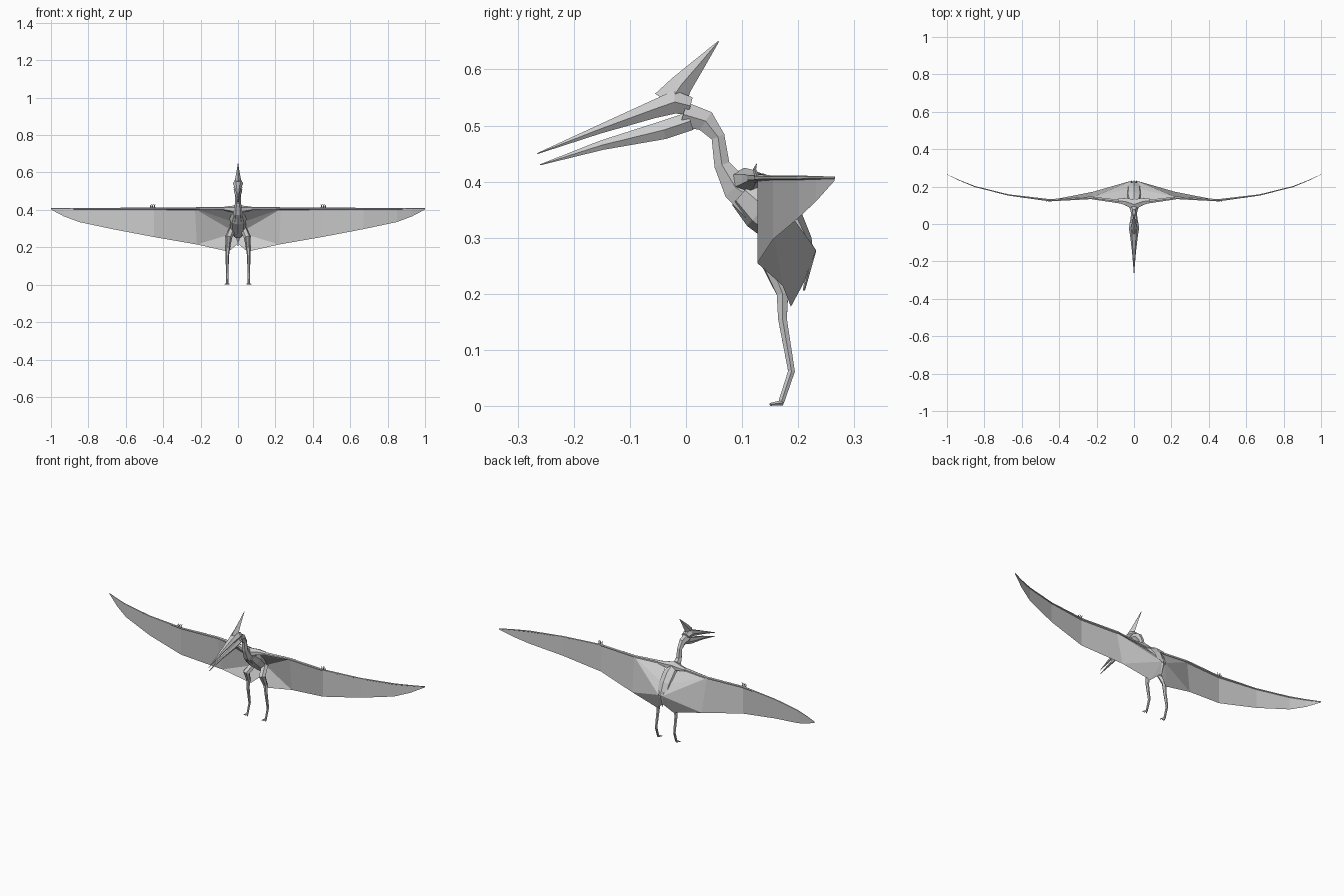
import bpy
from mathutils import Vector
from math import cos, sin, pi

cube = bpy.data.objects.get("Cube")
if cube:
    bpy.data.objects.remove(cube, do_unlink=True)

grey = bpy.data.materials.new("stone_grey")
grey.use_nodes = True
grey.diffuse_color = (0.6, 0.6, 0.6, 1)
grey.node_tree.nodes["Principled BSDF"].inputs["Base Color"].default_value = (0.6, 0.6, 0.6, 1)


def add_mesh(name, verts, faces, mirror=False):
    mesh = bpy.data.meshes.new(name)
    mesh.from_pydata(verts, [], faces)
    mesh.materials.append(grey)
    obj = bpy.data.objects.new(name, mesh)
    bpy.context.collection.objects.link(obj)
    if mirror:
        obj.modifiers.new("Mirror", 'MIRROR').use_clip = False
    return obj


def limb(name, path, radii, sides=6, ref=(1, 0, 0), mirror=False):
    """Faceted tube; each radius pair is (along ref, across ref)."""
    pts = [Vector(p) for p in path]
    verts, faces = [], []
    for i, p in enumerate(pts):
        t = Vector()
        if i:
            t += (p - pts[i - 1]).normalized()
        if i < len(pts) - 1:
            t += (pts[i + 1] - p).normalized()
        t.normalize()
        u = Vector(ref)
        u = (u - t * u.dot(t)).normalized()
        v = t.cross(u)
        a, b = radii[i]
        for k in range(sides):
            ang = 2 * pi * k / sides
            verts.append(p + u * a * cos(ang) + v * b * sin(ang))
    for i in range(len(pts) - 1):
        for k in range(sides):
            n = (k + 1) % sides
            o, q = i * sides, (i + 1) * sides
            faces.append((o + k, o + n, q + n, q + k))
    faces.append(tuple(reversed(range(sides))))
    faces.append(tuple(range(len(verts) - sides, len(verts))))
    return add_mesh(name, verts, faces, mirror)


def spine(*yz):
    return [(0, y, z) for y, z in yz]


def round_radii(*rs):
    return [(r, r) for r in rs]


# Head, jaws and crest
limb("upper_beak", spine((-.265, .45), (-.155, .493), (-.06, .528), (-.02, .542), (.008, .535)),
     [(.001, .001), (.01, .009), (.021, .018), (.028, .024), (.022, .018)])
limb("lower_beak", spine((-.26, .43), (-.15, .465), (-.04, .492), (.008, .508)),
     [(.001, .001), (.009, .01), (.02, .019), (.023, .019)])
limb("head_crest", spine((-.03, .54), (-.008, .573), (.024, .61), (.058, .65)),
     [(.022, .03), (.014, .02), (.007, .011), (.001, .001)], sides=4)

# Neck running into the torso and short tail
limb("neck", spine((-.005, .52), (.035, .508), (.057, .48), (.064, .43), (.088, .39), (.125, .365)),
     [(.024, .026), (.018, .022), (.015, .014), (.017, .016), (.024, .028), (.034, .04)])
limb("torso", spine((.105, .385), (.14, .355), (.175, .32), (.2, .285), (.215, .255)),
     [(.032, .035), (.045, .046), (.042, .04), (.04, .028), (.018, .012)], sides=8)
limb("tail", spine((.205, .31), (.226, .275), (.21, .206)),
     [(.012, .008), (.012, .006), (.002, .002)], sides=4)

# Shoulder ridge over the back
limb("shoulder", [(0, .105, .4), (.045, .12, .405), (.085, .125, .407)],
     [(.025, .03), (.016, .022), (.008, .012)], ref=(0, 0, 1), mirror=True)

# Arm and long wing finger along the leading edge
finger = [(.45, .127), (.67, .155), (.85, .2), (.93, .232), (1, .265)]
edge = [(.04, .115), (.23, .14)] + finger
limb("wing_bone", [(x, y, .407) for x, y in edge],
     [(.009, .012), (.007, .008), (.006, .007), (.004, .004), (.004, .003), (.003, .002), (.002, .001)],
     ref=(0, 0, 1), mirror=True)

# Hanging membrane outside the wrist
drop = [.255, .297, .335, .365, .402]
wing = [(x, y, .405) for x, y in finger] + [(x, y, z) for (x, y), z in zip(finger, drop)]
n = len(finger)
add_mesh("outer_wing", wing, [(i, i + n, i + n + 1, i + 1) for i in range(n - 1)], True)

# Inner membrane folding back to the hips
inner = [
    (.04, .12, .405), (.23, .14, .405), (.45, .127, .405),
    (.45, .127, .255), (.22, .172, .215), (.05, .187, .177),
    (.012, .232, .278), (.025, .19, .335), (0, .21, .22),
]
add_mesh("inner_wing", inner, [(0, 7, 1), (1, 7, 6), (1, 6, 4), (1, 4, 3, 2), (4, 6, 5), (5, 6, 8)], True)

# Legs with thigh, shin and foot
limb("leg", [(.03, .2, .295), (.05, .148, .255), (.054, .172, .2), (.057, .172, .155),
             (.058, .188, .062), (.058, .17, .008)],
     round_radii(.02, .019, .012, .009, .007, .006), mirror=True)
for side, dx in (("inner", -.012), ("middle", 0), ("outer", .012)):
    limb(side + "_toe", [(.058, .172, .006), (.058 + dx, .15, .003)],
         round_radii(.005, .0025), sides=4, mirror=True)

# Small claws on the wrist
for i in range(3):
    x = .445 + .01 * i
    limb("wrist_claw_" + str(i + 1), [(x, .127, .408), (x + .002, .122, .422), (x - .003, .126, .432)],
         round_radii(.004, .003, .0005), sides=4, mirror=True)
